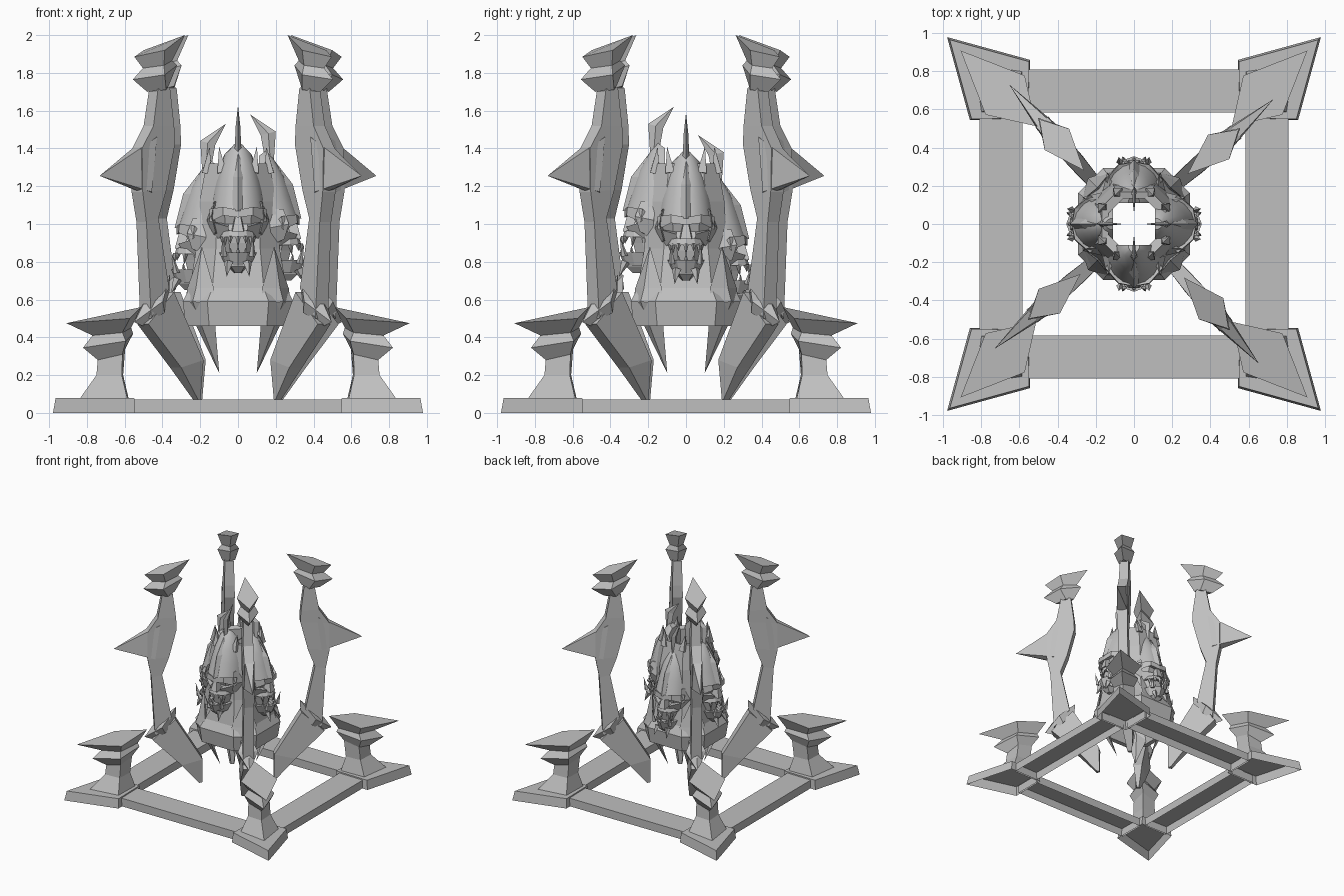
import bpy, bmesh, math
from mathutils import Matrix, Vector

if "Cube" in bpy.data.objects:
    bpy.data.objects.remove(bpy.data.objects["Cube"])

stone = bpy.data.materials.new("grey_stone")
stone.use_nodes = True
stone.diffuse_color = (0.52, 0.52, 0.52, 1)
stone.node_tree.nodes["Principled BSDF"].inputs["Base Color"].default_value = (0.52, 0.52, 0.52, 1)

DIAGONAL = [(45 + 90 * k, 0) for k in range(4)]
CARDINAL = [(90 * k, 0) for k in range(4)]
# the four heads hang at different heights: front, left, back, right
HEADS = [(-90, 0), (0, -0.04), (90, -0.15), (180, -0.09)]


def loft(bm, rings, start=True, end=True):
    """Skin a row of equal point rings, capping the ends on request."""
    rows = [[bm.verts.new(p) for p in ring] for ring in rings]
    n = len(rows[0])
    for a, b in zip(rows, rows[1:]):
        for i in range(n):
            j = (i + 1) % n
            bm.faces.new((a[i], a[j], b[j], b[i]))
    if start:
        bm.faces.new(rows[0][::-1])
    if end:
        bm.faces.new(rows[-1])


def spike(bm, base, tip, radius, sides=4):
    """Pointed tooth or horn from base to tip."""
    base, tip = Vector(base), Vector(tip)
    turn = (tip - base).to_track_quat('Z', 'Y')
    ring = [bm.verts.new(base + turn @ Vector((radius * math.cos(a), radius * math.sin(a), 0)))
            for a in (2 * math.pi * i / sides for i in range(sides))]
    top = bm.verts.new(tip)
    for i in range(sides):
        bm.faces.new((ring[i], ring[(i + 1) % sides], top))
    bm.faces.new(ring[::-1])


def place(name, bm, spots, smooth=False):
    """Turn the finished part around the z axis, once per spot."""
    bmesh.ops.remove_doubles(bm, verts=bm.verts, dist=0.0005)
    bmesh.ops.recalc_face_normals(bm, faces=bm.faces)
    mesh = bpy.data.meshes.new(name)
    bm.to_mesh(mesh)
    bm.free()
    mesh.materials.append(stone)
    if smooth:
        mesh.shade_smooth()
        mesh.set_sharp_from_angle(angle=math.radians(35))
    for i, (angle, lift) in enumerate(spots):
        ob = bpy.data.objects.new(f"{name}_{i + 1}" if len(spots) > 1 else name, mesh)
        ob.matrix_world = Matrix.Translation((0, 0, lift)) @ Matrix.Rotation(math.radians(angle), 4, 'Z')
        bpy.context.collection.objects.link(ob)


def swing(bm):
    """The arms are turned slightly off the diagonal."""
    bmesh.ops.rotate(bm, verts=bm.verts, cent=(.2, 0, 0),
                     matrix=Matrix.Rotation(math.radians(-4), 3, 'Z'))


def kite(inner, zi, side, t, zs, outer, zo):
    return [(inner, 0, zi), (side, t, zs), (outer, 0, zo), (side, -t, zs)]


def bar(r_out, z_out, t_out, r_in, z_in, t_in):
    return [(r_out, -t_out, z_out), (r_out, t_out, z_out), (r_in, t_in, z_in), (r_in, -t_in, z_in)]


# base frame beams, open underneath
bm = bmesh.new()
loft(bm, [[(x, y, z) for x, y in ((.585, -.56), (.81, -.56), (.81, .56), (.585, .56))]
          for z in (0, .07)], start=False)
place("base_beam", bm, CARDINAL)

# corner slabs
bm = bmesh.new()
loft(bm, [kite(.775, 0, .993, .223, 0, 1.385, 0),
          kite(.785, .08, .99, .213, .08, 1.365, .08)], start=False)
place("corner_slab", bm, DIAGONAL)

# corner pedestals with two tilted collars
bm = bmesh.new()
loft(bm, [kite(.82, .08, .98, .15, .08, 1.18, .08),
          kite(.86, .20, .96, .09, .20, 1.06, .20),
          kite(.845, .34, .95, .085, .31, 1.05, .28),
          kite(.785, .42, .96, .12, .38, 1.16, .345),
          kite(.80, .45, .95, .085, .425, 1.09, .41),
          kite(.725, .56, .955, .145, .50, 1.285, .475)])
place("pedestal", bm, DIAGONAL)

# tall curved arms with a thorn on the outer edge
bm = bmesh.new()
loft(bm, [bar(.66, .50, .045, .53, .66, .04),
          bar(.69, 1.01, .04, .605, 1.03, .04),
          bar(.72, 1.17, .045, .55, 1.18, .04),
          bar(.72, 1.40, .04, .49, 1.42, .04),
          bar(.64, 1.52, .04, .495, 1.52, .04),
          bar(.60, 1.74, .035, .52, 1.72, .035)])
loft(bm, [[(.66, -.05, 1.17), (.60, 0, 1.14), (.66, .05, 1.17), (.62, .045, 1.46), (.62, -.045, 1.46)],
          [(.983, 0, 1.255)] * 5], end=False, start=False)
swing(bm)
place("arm", bm, DIAGONAL)

# arm head, two tilted collars
bm = bmesh.new()
loft(bm, [kite(.50, 1.73, .56, .05, 1.71, .65, 1.70),
          kite(.44, 1.84, .60, .085, 1.79, .75, 1.765),
          kite(.475, 1.865, .58, .055, 1.84, .68, 1.825),
          kite(.385, 2.0, .60, .085, 1.92, .74, 1.885)])
swing(bm)
place("arm_head", bm, DIAGONAL)

# elbow collar and the blade running down from it
bm = bmesh.new()
loft(bm, [kite(.55, .67, .62, .05, .60, .68, .57),
          kite(.49, .73, .61, .08, .59, .74, .48),
          kite(.495, .64, .58, .06, .53, .68, .46)])
loft(bm, [bar(.68, .47, .045, .50, .64, .045),
          bar(.45, .24, .045, .285, .28, .035),
          bar(.31, .07, .02, .285, .07, .01)])
swing(bm)
place("elbow_blade", bm, DIAGONAL)

# hollow core, eight sided with wide faces behind the heads
bm = bmesh.new()
profile = [(.145, 1.31, 22.5), (.155, .9, 22.5), (.24, .62, 29), (.27, .46, 29), (.315, .46, 29),
           (.335, .59, 29), (.29, .66, 28), (.25, .87, 28), (.23, 1.12, 28), (.19, 1.32, 28)]
loft(bm, [[(r * math.cos(a), r * math.sin(a), z)
           for a in (math.radians(90 * k + s) for k in range(4) for s in (-half, half))]
          for r, z, half in profile + profile[:1]], start=False, end=False)
place("core", bm, [(0, 0)])

# pointed plates hanging between the heads
bm = bmesh.new()
loft(bm, [[(.27, 0, .88)] * 4,
          kite(.25, .66, .28, .10, .66, .315, .66),
          kite(.25, .58, .29, .105, .58, .34, .59),
          [(.14, 0, .21)] * 4], start=False, end=False)
place("hanging_fang", bm, DIAGONAL)

# small crown horns on the core rim
bm = bmesh.new()
for s in (-1, 1):
    spike(bm, (.165, s * .085, 1.27), (.15, s * .10, 1.41), .035)
place("crown_horn", bm, CARDINAL)

# domed helmets
bm = bmesh.new()
levels = [(1.43, .03, .15, .11), (1.39, .075, .185, .11), (1.29, .11, .245, .11),
          (1.19, .135, .28, .12), (1.07, .15, .32, .14)]
arc = [math.radians(-90 + 22.5 * i) for i in range(9)]
loft(bm, [[(b + (d - b) * math.cos(a), w * math.sin(a), z + .03 * math.cos(a) - .03)
           for a in arc] for z, w, d, b in levels])
place("helmet", bm, HEADS, smooth=True)

# cheek guards below the helmet rim
bm = bmesh.new()
for s in (-1, 1):
    loft(bm, [[(.16, s * .13, 1.12), (.24, s * .125, 1.12), (.17, s * .09, 1.12)],
              [(.17, s * .165, 1.02), (.27, s * .14, 1.04), (.18, s * .11, 1.02)],
              [(.18, s * .13, .93), (.245, s * .12, .96), (.19, s * .09, .93)]])
place("cheek_guard", bm, HEADS)

# crest blades rising from the brow
bm = bmesh.new()
loft(bm, [[(d, 0, z), (m, w, zm), (b, 0, zb), (m, -w, zm)]
          for d, z, m, w, zm, b, zb in (
              (.335, 1.07, .30, .04, 1.07, .26, 1.07),
              (.29, 1.25, .25, .028, 1.25, .19, 1.25),
              (.19, 1.38, .17, .018, 1.39, .14, 1.40),
              (.20, 1.53, .16, .012, 1.52, .12, 1.51),
              (.065, 1.62, .065, .001, 1.62, .064, 1.62))])
place("crest", bm, HEADS)

# skull, brow, nose and cheeks
bm = bmesh.new()
loft(bm, [[(.14, -w, z), (d - .05, -w, z), (d, -w * .55, z), (d, w * .55, z), (d - .05, w, z), (.14, w, z)]
          for z, w, d in ((1.07, .13, .29), (1.00, .125, .265), (.95, .10, .285), (.90, .085, .28), (.78, .065, .25))])
for s in (-1, 1):
    loft(bm, [[(.325, 0, 1.075), (.325, 0, 1.035), (.25, 0, 1.05)],
              [(.31, s * .08, 1.09), (.315, s * .08, 1.045), (.25, s * .08, 1.06)],
              [(.23, s * .15, 1.08), (.24, s * .15, 1.01), (.20, s * .13, 1.05)]])
    loft(bm, [[(.24, s * .135, 1.01), (.20, s * .14, 1.0), (.20, s * .12, .92)],
              [(.315, s * .05, .985), (.26, s * .05, 1.0), (.29, s * .05, .94)]])
loft(bm, [[(.31, -.012, 1.05), (.31, .012, 1.05), (.27, .015, 1.05), (.27, -.015, 1.05)],
          [(.335, -.03, .96), (.335, .03, .96), (.27, .035, .96), (.27, -.035, .96)]])
place("skull", bm, HEADS)

# upper and lower jaws bent around the mouth
bm = bmesh.new()
bend = [math.radians(-90 + 30 * i) for i in range(7)]
for z0, z1, w0, w1, d0, d1 in ((.93, .965, .10, .085, .335, .325), (.78, .85, .07, .10, .325, .355)):
    loft(bm, [[(.22 + (d0 - .22) * math.cos(a), w0 * math.sin(a), z0),
               (.22 + (d1 - .22) * math.cos(a), w1 * math.sin(a), z1),
               (.21 + (d1 - .24) * math.cos(a), w1 * .75 * math.sin(a), z1),
               (.21 + (d0 - .24) * math.cos(a), w0 * .75 * math.sin(a), z0)] for a in bend])
loft(bm, [[(.20, -w, z), (d, -w * .6, z), (d, w * .6, z), (.20, w, z)]
          for z, w, d in ((.83, .08, .32), (.775, .06, .315), (.74, .025, .28))])
place("jaw", bm, HEADS)

# teeth in both jaws, tusks and chin fangs
bm = bmesh.new()
for i in range(-2, 3):
    a = math.radians(28 * i)
    x, y = .215 + .115 * math.cos(a), .085 * math.sin(a)
    spike(bm, (x, y, .935), (x + .006, y, .895 if i % 2 else .875), .015)
    spike(bm, (x + .008, y, .845), (x + .01, y, .875 if i % 2 else .885), .012)
for s in (-1, 1):
    spike(bm, (.325, s * .075, .83), (.35, s * .08, .935), .018)
    spike(bm, (.32, s * .05, .80), (.355, s * .06, .72), .025)
place("teeth", bm, HEADS)
